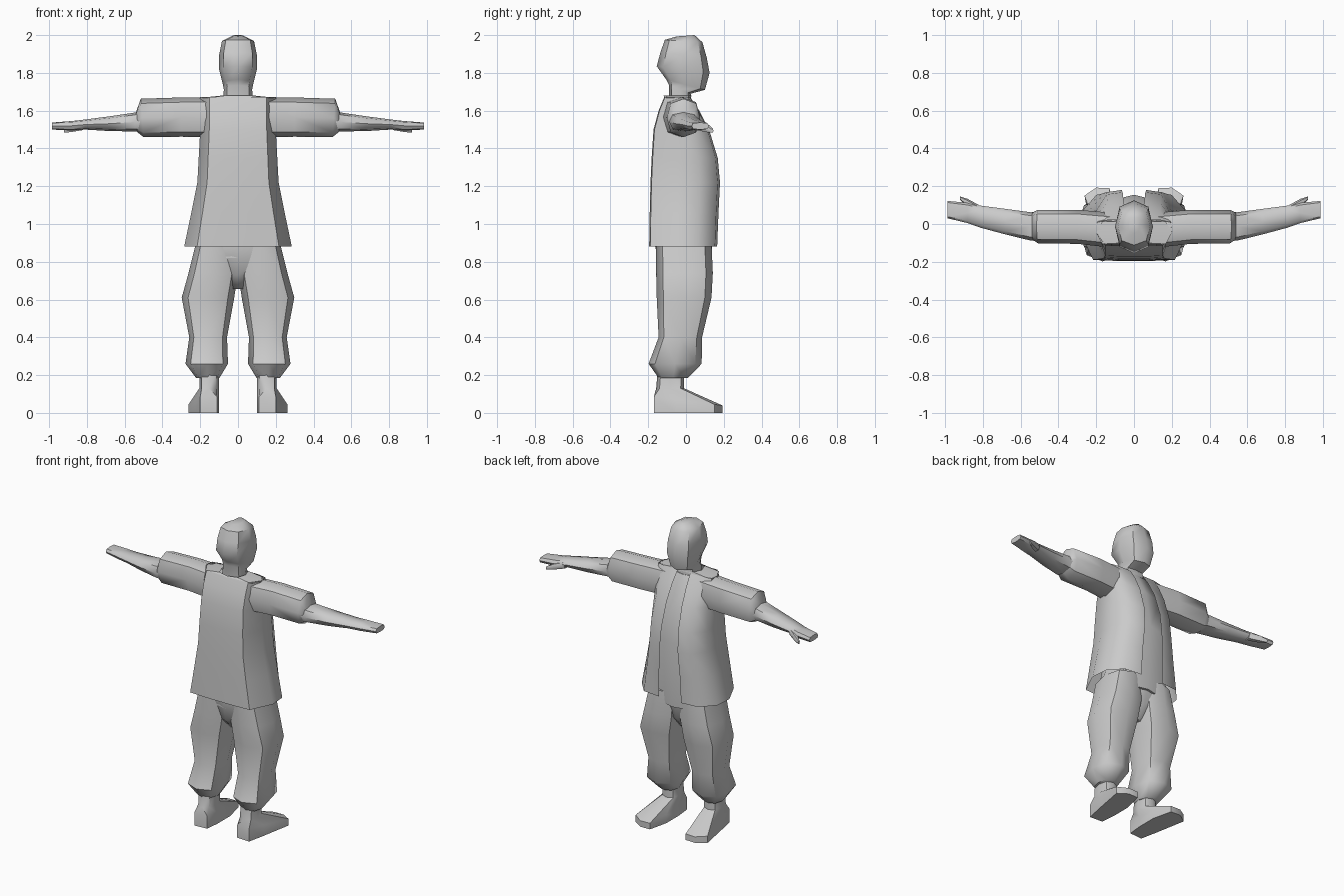
import bpy, bmesh, math

if "Cube" in bpy.data.objects:
    bpy.data.objects.remove(bpy.data.objects["Cube"])


def loft(name, rings, closed=True, cap0=True, cap1=True):
    """Skin a list of point rings into one smooth-shaded mesh."""
    bm = bmesh.new()
    vs = [[bm.verts.new(p) for p in r] for r in rings]
    n = len(vs[0])
    for a, b in zip(vs, vs[1:]):
        for i in range(n if closed else n - 1):
            j = (i + 1) % n
            bm.faces.new((a[i], a[j], b[j], b[i]))
    if cap0:
        bm.faces.new(vs[0][::-1])
    if cap1:
        bm.faces.new(vs[-1])
    bmesh.ops.recalc_face_normals(bm, faces=bm.faces)
    me = bpy.data.meshes.new(name)
    bm.to_mesh(me)
    bm.free()
    ob = bpy.data.objects.new(name, me)
    bpy.context.collection.objects.link(ob)
    bpy.context.view_layer.objects.active = ob
    for o in bpy.context.selected_objects:
        o.select_set(False)
    ob.select_set(True)
    bpy.ops.object.shade_smooth_by_angle(angle=math.radians(50))
    return ob


def oval(lo0, hi0, lo1, hi1, n=8, p=0.8):
    """Rounded outline filling the given 2D box."""
    out = []
    for i in range(n):
        a = 2 * math.pi * i / n
        c, s = math.cos(a), math.sin(a)
        c = math.copysign(abs(c) ** p, c) if abs(c) > 1e-6 else 0
        s = math.copysign(abs(s) ** p, s) if abs(s) > 1e-6 else 0
        out.append(((lo0 + hi0) / 2 + c * (hi0 - lo0) / 2,
                    (lo1 + hi1) / 2 + s * (hi1 - lo1) / 2))
    return out


def level(x0, x1, y0, y1, zb, zf=None, s=1, **k):
    """Ring across z; zb is the height at the back, zf at the front."""
    zf = zb if zf is None else zf
    return [(s * x, y, zb + (zf - zb) * (y - y0) / (y1 - y0))
            for x, y in oval(x0, x1, y0, y1, **k)]


def across(x, y0, y1, z0, z1, s=1, lean=0, **k):
    """Ring across x; lean shifts the top outwards or inwards."""
    return [(s * (x + lean * (z - z0) / (z1 - z0)), y, z)
            for y, z in oval(y0, y1, z0, z1, **k)]


# head and neck
loft("head", [
    level(-.08, .08, -.09, .03, 1.62),
    level(-.075, .075, -.09, .025, 1.735, 1.69),
    level(-.08, .08, -.105, .1, 1.765, 1.71),
    level(-.1, .1, -.155, .125, 1.835, 1.80),
    level(-.1, .1, -.135, .11, 1.91, 1.88),
    level(-.085, .085, -.112, .087, 1.975, 1.962),
    level(-.03, .03, -.05, .045, 1.993, 2.0)])

# inner shirt showing in the jacket opening
loft("shirt", [
    level(-.2, .2, -.15, .135, .82),
    level(-.19, .19, -.155, .155, 1.25),
    level(-.18, .18, -.15, .11, 1.5),
    level(-.12, .12, -.1, .03, 1.655)])

# open jacket: (z, opening half width, side x, front y, back y)
rings = []
for z, gap, w, yf, yb in [(.88, .08, .285, .165, -.195), (1.06, .075, .247, .172, -.192),
                          (1.22, .065, .215, .18, -.188), (1.35, .06, .208, .168, -.182),
                          (1.5, .055, .2, .122, -.172), (1.6, .05, .2, .07, -.145),
                          (1.672, .045, .2, .022, -.115)]:
    half = [(gap, yf), (w * .7, yf * .93), (w * .97, yf * .4), (w, -.045),
            (w * .76, yb * .97), (w * .35, yb)]
    rings.append([(x, y, z) for x, y in half] + [(-x, y, z) for x, y in half[::-1]])
loft("jacket", rings, closed=False, cap0=False, cap1=False)
# shoulder top closing the jacket around the neck
loft("shoulder_yoke", [level(-.2, .2, -.117, .024, 1.668, p=.5),
                       level(-.085, .085, -.118, .03, 1.68)], cap0=False, cap1=False)

# trouser seat
loft("trouser_seat", [
    level(-.04, .04, -.06, .04, .655),
    level(-.13, .13, -.13, .1, .73),
    level(-.225, .225, -.163, .135, .88),
    level(-.2, .2, -.15, .135, 1.0)])

for side, s in (("right", 1), ("left", -1)):
    # sleeve with the cuff drawn in to the arm
    loft(side + "_sleeve", [
        across(.12, -.125, .06, 1.46, 1.67, s),
        across(.3, -.105, .075, 1.462, 1.67, s),
        across(.5, -.102, .075, 1.46, 1.663, s, lean=.015),
        across(.54, -.08, .06, 1.492, 1.592, s)])
    # forearm and flat hand
    loft(side + "_arm", [
        across(.5, -.09, .065, 1.49, 1.6, s),
        across(.545, -.088, .062, 1.49, 1.59, s),
        across(.68, -.055, .08, 1.492, 1.57, s),
        across(.81, -.02, .097, 1.5, 1.553, s),
        across(.88, .005, .112, 1.495, 1.545, s, p=.7),
        across(.985, .03, .122, 1.5, 1.537, s, p=.6)])
    loft(side + "_thumb", [
        across(.82, .05, .1, 1.495, 1.54, s, n=6),
        across(.88, .09, .133, 1.485, 1.525, s, n=6),
        across(.92, .128, .146, 1.482, 1.505, s, n=6)])
    # baggy trouser leg gathered above the ankle
    loft(side + "_trouser_leg", [
        level(.0, .222, -.16, .135, .9, s=s),
        level(.0, .262, -.158, .142, .74, s=s),
        level(.02, .298, -.155, .135, .61, s=s),
        level(.058, .258, -.145, .085, .4, s=s),
        level(.053, .278, -.198, .083, .26, s=s),
        level(.098, .222, -.145, .01, .185, s=s)])
    # ankle and pointed-out shoe
    foot = [level(.1, .205, -.15, -.01, .22, s=s),
            level(.1, .205, -.158, -.01, .13, s=s)]
    sole = [(.11, -.165), (.2, -.17), (.225, -.05), (.262, .15), (.2, .192),
            (.13, .19), (.1, .06), (.1, -.07)]
    order = [3, 4, 5, 6, 7, 0, 1, 2]
    order = [2, 3, 4, 5, 6, 7, 0, 1]
    for top in (.1, 0):
        foot.append([(s * sole[i][0], sole[i][1],
                      0 if top == 0 else .085 - .045 * (sole[i][1] + .17) / .36) for i in order])
    loft(side + "_foot", foot)
